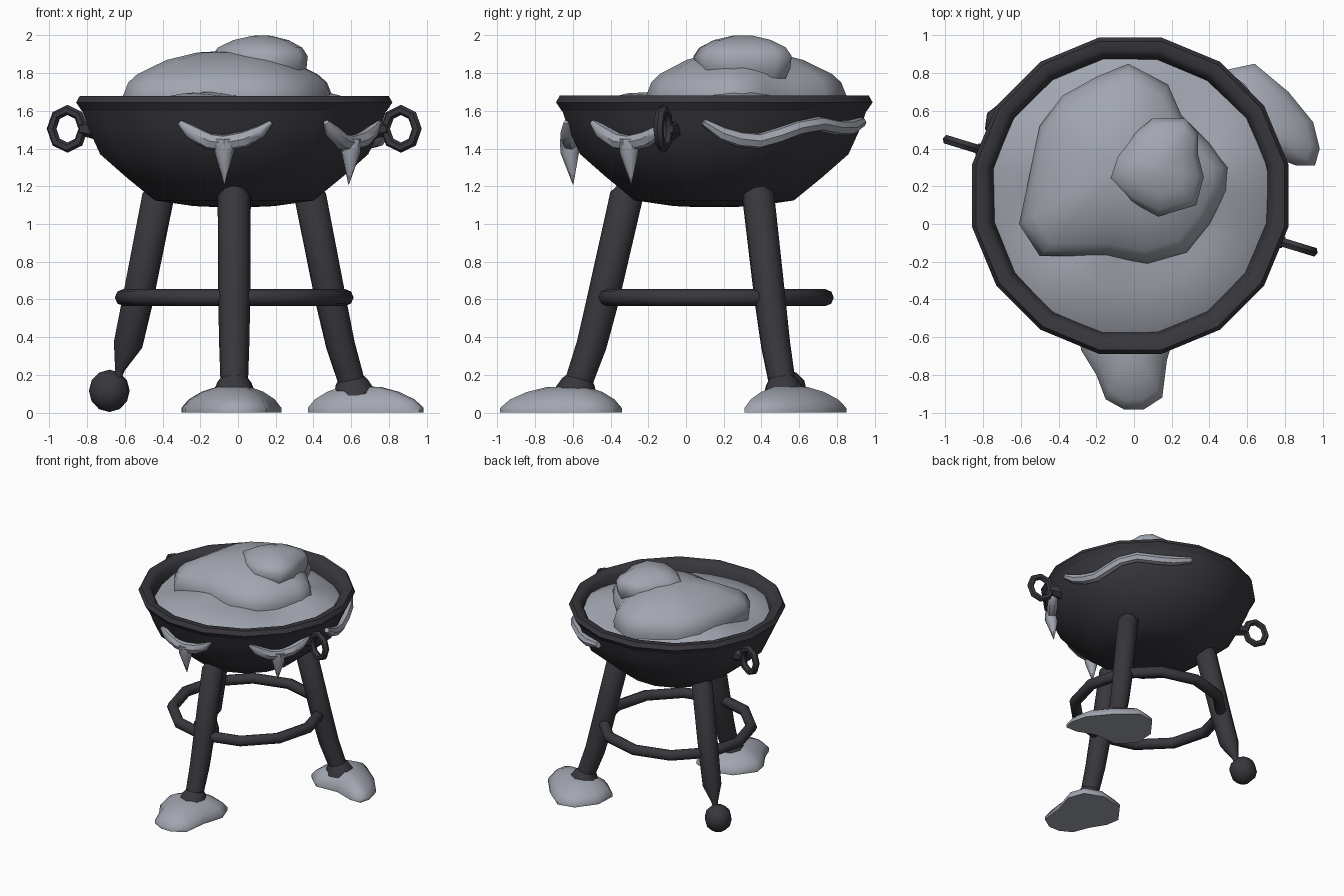
import bpy, bmesh, math
from mathutils import Vector

if "Cube" in bpy.data.objects:
    bpy.data.objects.remove(bpy.data.objects["Cube"])

CX, CY = -0.02, 0.15          # axis of the bowl and stand


def material(name, rgb):
    m = bpy.data.materials.new(name)
    m.diffuse_color = (*rgb, 1)
    m.use_nodes = True
    m.node_tree.nodes["Principled BSDF"].inputs["Base Color"].default_value = m.diffuse_color
    return m


IRON = material("dark_iron", (0.040, 0.038, 0.046))
SNOW = material("pale_snow", (0.36, 0.38, 0.43))


def polar(deg, r, z):
    a = math.radians(deg)
    return Vector((CX + r * math.cos(a), CY + r * math.sin(a), z))


def finish(name, rings, mat, closed=False, caps=(True, True), angle=45):
    """Skin a series of equal-length vertex rings."""
    bm = bmesh.new()
    vs = [[bm.verts.new(p) for p in ring] for ring in rings]
    n = len(vs[0])
    pairs = list(zip(vs, vs[1:])) + ([(vs[-1], vs[0])] if closed else [])
    for a, b in pairs:
        for i in range(n):
            j = (i + 1) % n
            bm.faces.new((a[i], a[j], b[j], b[i]))
    if not closed:
        if caps[0]:
            bm.faces.new(vs[0][::-1])
        if caps[1]:
            bm.faces.new(vs[-1])
    bmesh.ops.remove_doubles(bm, verts=bm.verts, dist=0.0005)
    bmesh.ops.recalc_face_normals(bm, faces=bm.faces)
    me = bpy.data.meshes.new(name)
    bm.to_mesh(me)
    bm.free()
    ob = bpy.data.objects.new(name, me)
    bpy.context.collection.objects.link(ob)
    me.materials.append(mat)
    bpy.ops.object.select_all(action='DESELECT')
    ob.select_set(True)
    bpy.context.view_layer.objects.active = ob
    bpy.ops.object.shade_smooth_by_angle(angle=math.radians(angle))
    return ob


def lathe(name, profile, n, mat, caps=(True, True)):
    step = 360 / n
    return finish(name, [[polar((i + 0.5) * step, r, z) for i in range(n)]
                         for r, z in profile], mat, caps=caps)


def tube(name, pts, radii, n, mat, ref, closed=False):
    """Round bar along a path; ref is a direction roughly across the path."""
    pts, ref, rings, m = [Vector(p) for p in pts], Vector(ref), [], len(pts)
    for k, p in enumerate(pts):
        if closed:
            t = pts[(k + 1) % m] - pts[k - 1]
        else:
            t = pts[min(k + 1, m - 1)] - pts[max(k - 1, 0)]
        u = t.cross(ref).normalized()
        w = t.cross(u).normalized()
        rings.append([p + radii[k] * (u * math.cos(2 * math.pi * i / n)
                                      + w * math.sin(2 * math.pi * i / n)) for i in range(n)])
    return finish(name, rings, mat, closed, angle=50)


def heap(name, outline, centre, levels):
    """Snow heap: the outline shrinks towards its centre while rising."""
    c = Vector(centre)
    rings = [[(*(c + (Vector(p) - c) * s), z) for p in outline] for s, z in levels]
    return finish(name, rings, SNOW, angle=60)


# Bowl and its rolled rim
BOWL = [(0.10, 1.09), (0.22, 1.095), (0.43, 1.125), (0.58, 1.245),
        (0.725, 1.37), (0.79, 1.51), (0.825, 1.61)]
lathe("bowl", BOWL, 16, IRON, caps=(True, False))
lathe("bowl_rim", [(0.825, 1.60), (0.855, 1.645), (0.835, 1.68), (0.785, 1.68),
                   (0.75, 1.65), (0.735, 1.57), (0.71, 1.45)], 16, IRON, caps=(False, False))


def bowl_radius(z):
    for (r0, z0), (r1, z1) in zip(BOWL, BOWL[1:]):
        if z <= z1:
            return r0 + (r1 - r0) * (z - z0) / (z1 - z0)
    return BOWL[-1][0]


# Uneven snow bed inside the bowl
def bed_point(i, r, z):
    a = i * 360 / 32
    wave = 0.02 * math.sin(math.radians(3 * a + 40)) + 0.012 * math.sin(math.radians(5 * a))
    return polar(a, r, z + wave)


finish("snow_bed", [[bed_point(i, r, z) for i in range(32)]
                    for r, z in ((0.74, 1.585), (0.66, 1.63), (0.5, 1.67), (0.3, 1.68), (0.05, 1.68))],
       SNOW, caps=(False, True), angle=60)

# Big mound and the smaller lump on top
heap("snow_mound",
     [(0.50, 0.30), (0.40, 0.43), (0.25, 0.58), (0.18, 0.74), (-0.03, 0.85), (-0.20, 0.78),
      (-0.38, 0.68), (-0.50, 0.52), (-0.55, 0.28), (-0.61, 0.0), (-0.50, -0.17),
      (-0.15, -0.17), (0.07, -0.21), (0.28, -0.15), (0.40, 0.0), (0.49, 0.18)],
     (-0.06, 0.3), [(0.98, 1.60), (1, 1.68), (0.95, 1.75), (0.86, 1.795), (0.58, 1.87),
                    (0.28, 1.91), (0.04, 1.917)])
heap("snow_lump",
     [(0.37, 0.25), (0.34, 0.37), (0.34, 0.48), (0.27, 0.56), (0.10, 0.56), (0.0, 0.48),
      (-0.10, 0.36), (-0.14, 0.24), (-0.02, 0.12), (0.13, 0.04), (0.33, 0.10)],
     (0.13, 0.3), [(0.85, 1.76), (0.97, 1.82), (1, 1.89), (0.88, 1.935), (0.58, 1.975),
                   (0.2, 1.998), (0.03, 2.0)])

# Snowy feet
FOOT = [(1, 0.0), (1, 0.025), (0.86, 0.07), (0.62, 0.11), (0.35, 0.135), (0.05, 0.14)]
heap("front_snow_foot",
     [(-0.05, -0.985), (0.05, -0.985), (0.15, -0.92), (0.175, -0.72), (0.23, -0.54),
      (0.18, -0.40), (0.02, -0.34), (-0.18, -0.39), (-0.30, -0.55), (-0.28, -0.67),
      (-0.20, -0.80), (-0.15, -0.93)], (-0.02, -0.61), FOOT)
heap("right_snow_foot",
     [(0.64, 0.85), (0.50, 0.82), (0.38, 0.66), (0.37, 0.48), (0.50, 0.36), (0.70, 0.37),
      (0.86, 0.31), (0.96, 0.31), (0.985, 0.40), (0.95, 0.54), (0.82, 0.70)],
     (0.64, 0.54), FOOT)

# Three splayed legs; the rear left one tapers into a ball
UPPER = [(0.45, 1.205), (0.465, 1.15), (0.59, 0.60), (0.65, 0.36)]
for name, deg in (("front", -90), ("right", 30), ("left", 150)):
    side = polar(deg + 90, 1, 0) - polar(0, 0, 0)
    low = [(0.70, 0.23), (0.71, 0.19), (0.735, 0.15)] if name == "left" else [(0.73, 0.13)]
    rad = [0.05, 0.088, 0.085, 0.08] + ([0.028, 0.02, 0.04] if name == "left" else [0.072])
    tube(name + "_leg", [polar(deg, r, z) for r, z in UPPER + low], rad, 8, IRON, side)
    if name == "left":
        c = polar(deg, 0.765, 0.115)
        tube("foot_ball", [c + Vector((0, 0, 0.112 * math.sin(math.radians(t)))) for t in range(-90, 91, 30)],
             [max(0.001, 0.112 * math.cos(math.radians(t))) for t in range(-90, 91, 30)],
             8, IRON, side)
    else:
        tube(name + "_ankle_collar", [polar(deg, r, z) for r, z in ((0.715, 0.18), (0.72, 0.16), (0.735, 0.10))],
             [0.075, 0.09, 0.115], 8, IRON, side)

# Brace ring joining the legs
tube("brace_ring", [polar(i * 30, 0.588, 0.61) for i in range(12)], [0.045] * 12, 8,
     IRON, (0, 0, 1), closed=True)

# Ring handles with short mounts
for name, deg in (("right", -17), ("left", 163)):
    side = polar(deg + 90, 1, 0) - polar(0, 0, 0)
    ring = [polar(deg, 0.925 + 0.088 * math.cos(math.radians(t)), 1.505 + 0.1 * math.sin(math.radians(t)))
            for t in range(0, 360, 45)]
    tube(name + "_handle_ring", ring, [0.027] * 8, 6, IRON, side, closed=True)
    tube(name + "_handle_mount", [polar(deg, 0.74, 1.5), polar(deg, 0.85, 1.505)], [0.06, 0.035],
         6, IRON, side)


# Snow drips hugging the outside of the bowl
def drip(name, pts, radii):
    tube(name, [polar(a, bowl_radius(z) + 0.01, z) for a, z in pts], radii, 7, SNOW, (0, 0, 1))


for name, deg in (("front", -94), ("right", -36)):
    drip(name + "_drip", [(deg + d, z) for d, z in
                          ((-17, 1.54), (-13, 1.49), (-6, 1.44), (0, 1.43), (8, 1.45), (14, 1.49), (18, 1.54))],
         [0.015, 0.04, 0.045, 0.045, 0.045, 0.035, 0.012])
    tube(name + "_icicle", [polar(deg, 0.765, 1.45), polar(deg, 0.765, 1.38), polar(deg, 0.75, 1.21)],
         [0.055, 0.052, 0.002], 7, SNOW, (1, 0, 0))
drip("side_snow_streak",
     [(-4, 1.54), (3, 1.48), (10, 1.45), (18, 1.44), (26, 1.47), (34, 1.51), (44, 1.53),
      (55, 1.51), (64, 1.51), (75, 1.54)],
     [0.02, 0.038, 0.042, 0.042, 0.042, 0.04, 0.04, 0.04, 0.04, 0.025])
